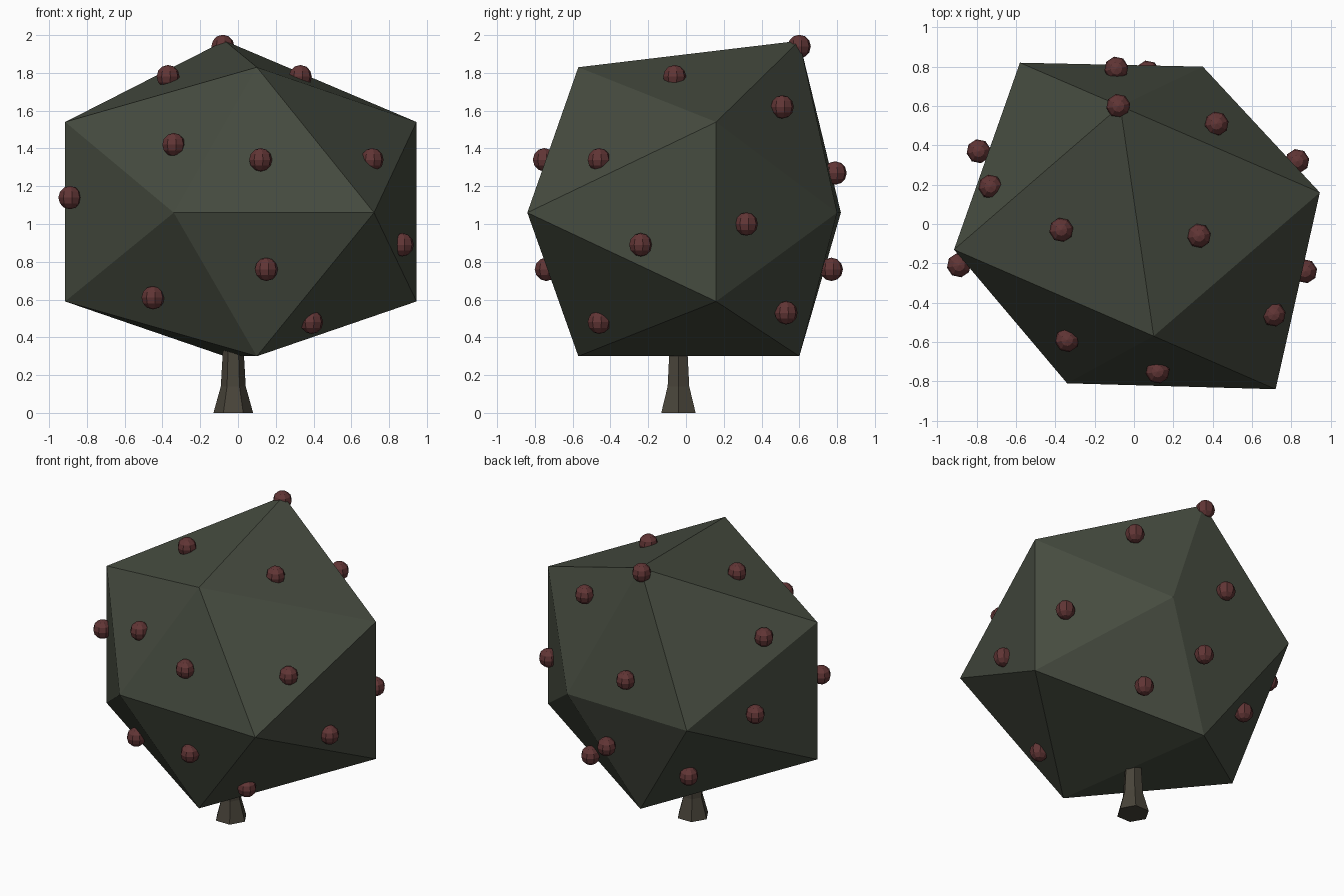
import bpy, bmesh, math
from mathutils import Matrix

if "Cube" in bpy.data.objects:
    bpy.data.objects.remove(bpy.data.objects["Cube"])


def material(name, rgb):
    m = bpy.data.materials.new(name)
    m.diffuse_color = (*rgb, 1)
    m.use_nodes = True
    m.node_tree.nodes["Principled BSDF"].inputs["Base Color"].default_value = m.diffuse_color
    return m


def add_object(name, bm, mat):
    bmesh.ops.recalc_face_normals(bm, faces=bm.faces)
    mesh = bpy.data.meshes.new(name)
    bm.to_mesh(mesh)
    bm.free()
    mesh.materials.append(mat)
    obj = bpy.data.objects.new(name, mesh)
    bpy.context.collection.objects.link(obj)
    return obj


leaf = material("leaf", (0.060, 0.070, 0.050))
bark = material("bark", (0.066, 0.058, 0.042))
berry = material("berry", (0.120, 0.036, 0.036))

# Canopy: slightly uneven icosahedron, wrapped around its twelve corners
corners = [
    (0.945, 0.16, 1.54), (0.945, 0.16, 0.59), (-0.915, -0.13, 1.54), (-0.915, -0.13, 0.59),
    (0.72, -0.84, 1.06), (-0.34, -0.81, 1.06), (0.35, 0.80, 1.06), (-0.58, 0.82, 1.06),
    (0.10, -0.57, 1.83), (-0.07, 0.60, 1.97), (0.10, -0.57, 0.30), (-0.07, 0.60, 0.30),
]
bm = bmesh.new()
for c in corners:
    bm.verts.new(c)
bmesh.ops.convex_hull(bm, input=bm.verts)
add_object("canopy", bm, leaf)

# Trunk: six-sided, flared at the foot
bm = bmesh.new()
rings = []
for z, r in [(0, 0.105), (0.14, 0.066), (0.42, 0.05)]:
    rings.append([bm.verts.new((-0.025 + r * math.cos(i * math.pi / 3),
                                -0.04 + r * math.sin(i * math.pi / 3), z)) for i in range(6)])
for low, high in zip(rings, rings[1:]):
    for i in range(6):
        j = (i + 1) % 6
        bm.faces.new((low[i], low[j], high[j], high[i]))
bm.faces.new(rings[0])
bm.faces.new(rings[-1])
add_object("trunk", bm, bark)

# Fruit: one on the top corner, the others near the canopy face centres
spots = [
    (-0.08, 0.60, 1.94), (-0.37, -0.03, 1.78), (0.33, -0.06, 1.78), (-0.34, -0.59, 1.42),
    (0.12, -0.75, 1.34), (0.71, -0.46, 1.34), (-0.89, -0.21, 1.14), (0.87, -0.24, 0.89),
    (0.15, -0.74, 0.76), (-0.45, -0.47, 0.61), (0.39, -0.46, 0.48), (0.42, 0.51, 1.62),
    (-0.09, 0.79, 1.27), (0.07, 0.77, 0.76), (0.83, 0.32, 1.00), (0.36, 0.53, 0.53),
    (-0.73, 0.19, 1.51), (-0.79, 0.37, 1.06), (-0.42, 0.57, 0.61),
]
for n, spot in enumerate(spots, 1):
    bm = bmesh.new()
    bmesh.ops.create_uvsphere(bm, u_segments=8, v_segments=6, radius=0.062,
                              matrix=Matrix.Rotation(math.radians(11), 4, 'Z'))
    add_object(f"fruit_{n}", bm, berry).location = spot
